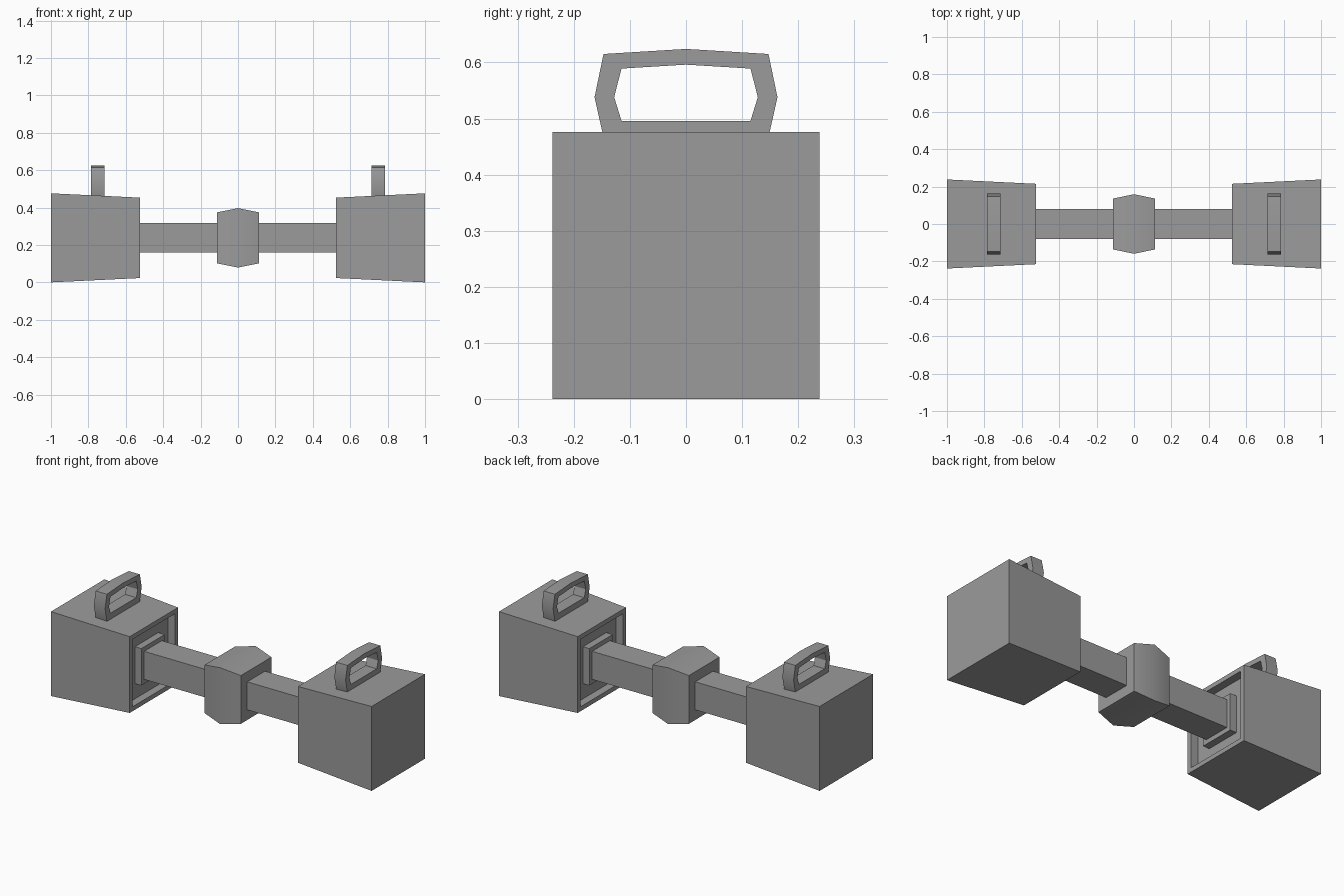
import bpy, bmesh, math
from mathutils import Matrix

cube = bpy.data.objects.get("Cube")
if cube:
    bpy.data.objects.remove(cube, do_unlink=True)

MID = 0.238  # height of the bar axis

grey = bpy.data.materials.new("plain grey")
grey.use_nodes = True
colour = (0.33, 0.33, 0.33, 1)
grey.diffuse_color = colour
grey.node_tree.nodes["Principled BSDF"].inputs["Base Color"].default_value = colour


def finish(bm, name, smooth=False, mirror=False):
    """Turn the bmesh into an object, optionally mirrored to the other end."""
    if mirror:
        bmesh.ops.transform(bm, matrix=Matrix.Scale(-1, 4, (1, 0, 0)), verts=bm.verts)
    bmesh.ops.recalc_face_normals(bm, faces=bm.faces)
    mesh = bpy.data.meshes.new(name)
    bm.to_mesh(mesh)
    bm.free()
    mesh.materials.append(grey)
    obj = bpy.data.objects.new(name, mesh)
    bpy.context.collection.objects.link(obj)
    if smooth:
        bpy.ops.object.select_all(action='DESELECT')
        obj.select_set(True)
        bpy.context.view_layer.objects.active = obj
        bpy.ops.object.shade_smooth_by_angle(angle=math.radians(31))
    return obj


def square_loft(name, sections, smooth=False, mirror=False):
    """Square rings (x, half width) joined along x and capped at both ends."""
    bm = bmesh.new()
    rings = [[bm.verts.new((x, sy * h, MID + sz * h))
              for sy, sz in ((-1, -1), (1, -1), (1, 1), (-1, 1))]
             for x, h in sections]
    for a, b in zip(rings, rings[1:]):
        for i in range(4):
            j = (i + 1) % 4
            bm.faces.new((a[i], a[j], b[j], b[i]))
    bm.faces.new(rings[0])
    bm.faces.new(rings[-1])
    return finish(bm, name, smooth, mirror)


def handle(name, mirror=False):
    """Flat ring with matching outer and inner outlines, extruded along x."""
    def outline(half):
        return half + [(-y, z) for y, z in reversed(half) if y > 0]
    outer = outline([(0, .624), (.147, .615), (.163, .538), (.146, .462)])
    inner = outline([(0, .596), (.115, .589), (.128, .538), (.115, .496)])
    bm = bmesh.new()
    loops = [[bm.verts.new((x, y, z)) for y, z in line]
             for x, line in ((.715, outer), (.785, outer), (.785, inner), (.715, inner))]
    n = len(outer)
    for k in range(4):
        a, b = loops[k], loops[(k + 1) % 4]
        for i in range(n):
            j = (i + 1) % n
            bm.faces.new((a[i], a[j], b[j], b[i]))
    return finish(bm, name, True, mirror)


# Bar and the bulged grip block in its middle
square_loft("bar", [(-.57, .079), (.57, .079)])
square_loft("centre_grip", [(-.113, .136), (0, .159), (.113, .136)], smooth=True)

# Weight, collar and carrying handle at each end
for side, mirror in (("left", False), ("right", True)):
    # Tapered block with a recess in its inner face
    square_loft(side + "_weight",
                [(1, .238), (.525, .215), (.525, .19), (.57, .19)], mirror=mirror)
    square_loft(side + "_collar", [(.572, .104), (.53, .104)], mirror=mirror)
    handle(side + "_handle", mirror)
